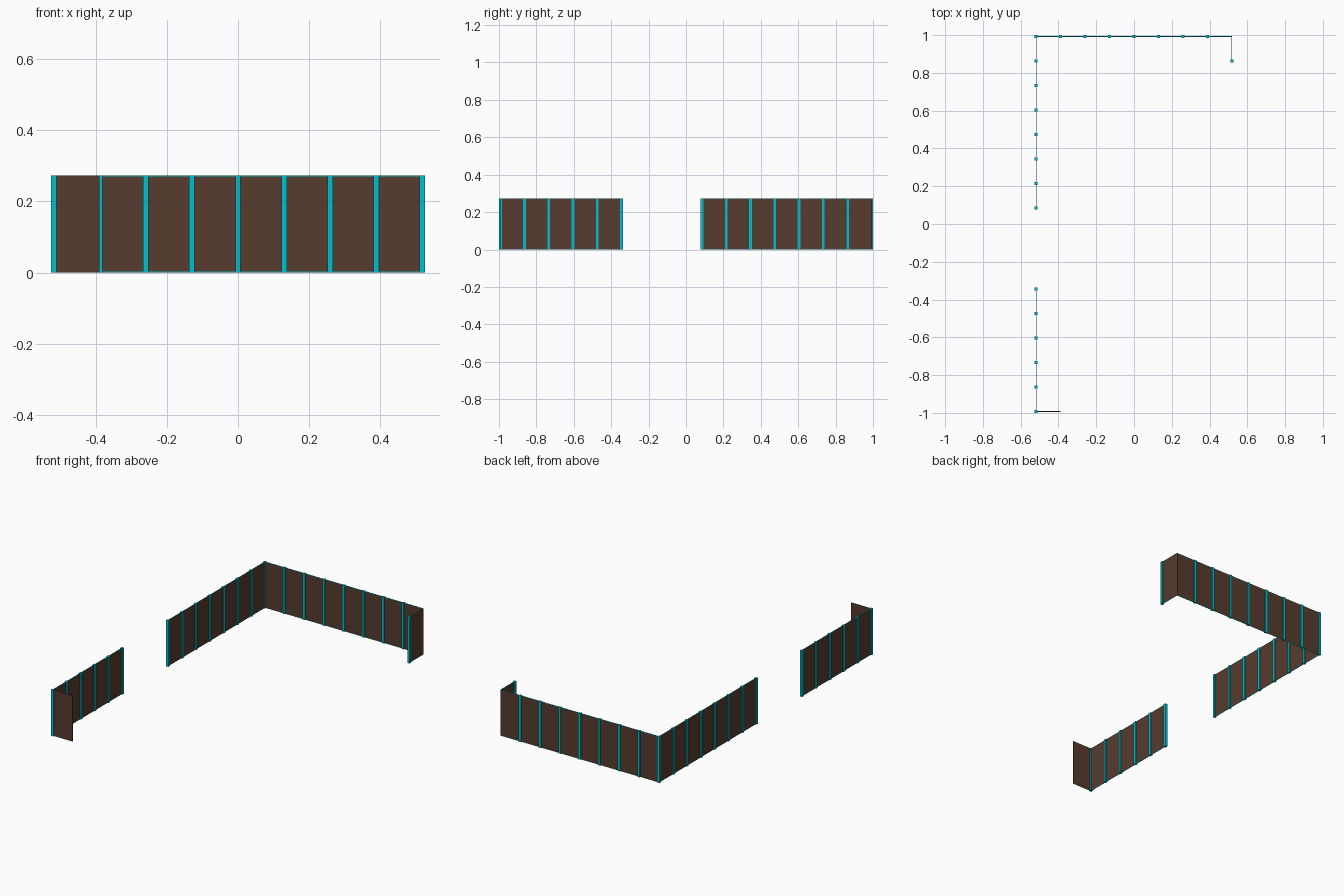
import bpy
from mathutils import Vector

if "Cube" in bpy.data.objects:
    bpy.data.objects.remove(bpy.data.objects["Cube"])

S, W, H = 0.1296, 0.015, 0.273     # post spacing, post width, height
X, Y = 4 * S, 0.9925               # wall centre lines
T, R = 0.003, 0.003                # panel thickness, rail height


def material(name, rgb):
    m = bpy.data.materials.new(name)
    m.diffuse_color = (*rgb, 1)
    m.use_nodes = True
    m.node_tree.nodes["Principled BSDF"].inputs["Base Color"].default_value = m.diffuse_color
    return m


brown = material("brown panel", (0.095, 0.045, 0.028))
cyan = material("cyan post", (0.0, 0.53, 0.62))


def box(name, centre, size, mat):
    bpy.ops.mesh.primitive_cube_add(size=1, location=centre)
    o = bpy.context.object
    o.name = name
    o.scale = size
    bpy.ops.object.transform_apply(location=False, rotation=False, scale=True)
    o.data.materials.append(mat)


def wall(name, start, step, panels, posts, rails=True):
    """Run of equal panels from start; posts lists the joints that carry a post."""
    start, step = Vector(start), Vector(step)
    along_x = abs(step.x) > 0

    def size(length, thick, height):
        return (length, thick, height) if along_x else (thick, length, height)

    for i in range(panels):
        c = start + step * (i + 0.5)
        box(name + "_panel", (c.x, c.y, H / 2), size(S, T, H - 2 * R if rails else H), brown)
        if rails:
            for z in (R / 2, H - R / 2):
                box(name + "_rail", (c.x, c.y, z), size(S, T, R), cyan)
    for i in posts:
        p = start + step * i
        box(name + "_post", (p.x, p.y, H / 2), (W, W, H), cyan)


# long back wall, posts at all joints except the right corner
wall("back_wall", (-X, Y), (S, 0), 8, range(8))
# short return at the right end of the back wall
wall("right_return", (X, Y), (0, -S), 1, [1])
# left wall, in two runs with a gateway between
wall("left_rear_wall", (-X, Y), (0, -S), 7, range(1, 8))
wall("left_front_wall", (-X, -Y), (0, S), 5, range(6))
# short front return without an end post
wall("front_return", (-X, -Y), (S, 0), 1, [], rails=False)
